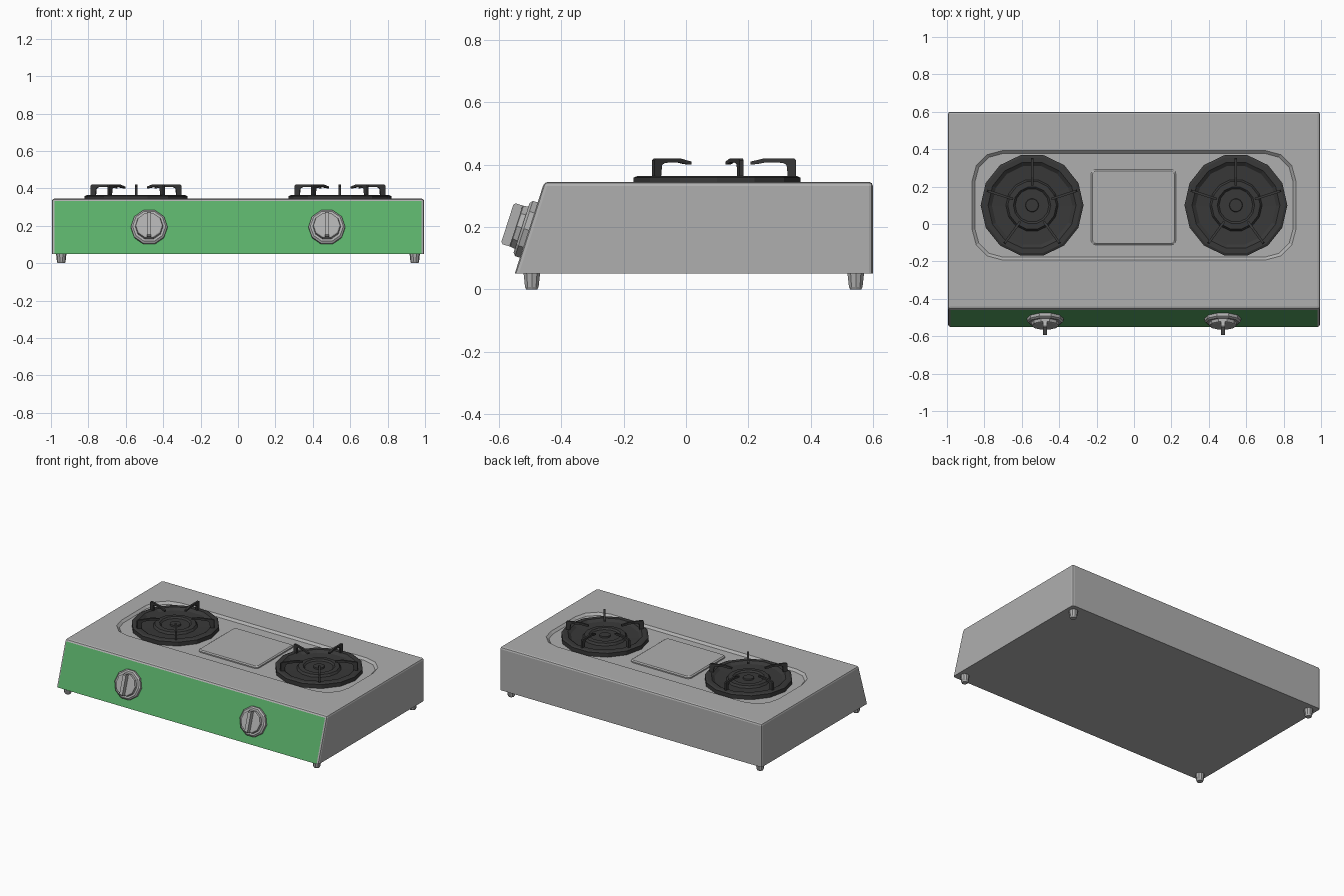
import bpy, bmesh
from math import pi, sin, cos, atan2
from mathutils import Matrix, Vector

cube = bpy.data.objects.get("Cube")
if cube:
    bpy.data.objects.remove(cube, do_unlink=True)


def material(name, rgb):
    m = bpy.data.materials.new(name)
    m.use_nodes = True
    m.diffuse_color = (*rgb, 1)
    m.node_tree.nodes["Principled BSDF"].inputs["Base Color"].default_value = (*rgb, 1)
    return m


steel = material("grey steel", (0.43, 0.43, 0.43))
green = material("green enamel", (0.105, 0.44, 0.145))
iron = material("black iron", (0.04, 0.04, 0.04))


def loft(bm, rings):
    """Skin matching rings of points and cap both ends."""
    loops = [[bm.verts.new(p) for p in ring] for ring in rings]
    n = len(loops[0])
    for a, b in zip(loops, loops[1:]):
        for i in range(n):
            j = (i + 1) % n
            bm.faces.new((a[i], a[j], b[j], b[i]))
    bm.faces.new(loops[0][::-1])
    bm.faces.new(loops[-1])
    bmesh.ops.recalc_face_normals(bm, faces=bm.faces)


def make(name, bm, mats, matrix=Matrix()):
    bm.transform(matrix)
    mesh = bpy.data.meshes.new(name)
    bm.to_mesh(mesh)
    bm.free()
    for m in mats:
        mesh.materials.append(m)
    obj = bpy.data.objects.new(name, mesh)
    bpy.context.collection.objects.link(obj)
    return obj


def lathe(name, profile, sides, mat, matrix):
    bm = bmesh.new()
    angles = [2 * pi * i / sides for i in range(sides)]
    loft(bm, [[(r * cos(a), r * sin(a), z) for a in angles] for r, z in profile])
    return make(name, bm, [mat], matrix)


def prism(name, outline, width, mat, matrix):
    """Outline in the xz plane, given a thickness along y."""
    bm = bmesh.new()
    loft(bm, [[(x, y, z) for x, z in outline] for y in (-width / 2, width / 2)])
    return make(name, bm, [mat], matrix)


def rounded_rect(hx, hy, r, z, seg=3):
    pts = []
    for k, (sx, sy) in enumerate([(1, 1), (-1, 1), (-1, -1), (1, -1)]):
        for i in range(seg + 1):
            a = pi / 2 * (k + i / seg)
            pts.append((sx * (hx - r) + r * cos(a), sy * (hy - r) + r * sin(a), z))
    return pts


# Casing with a sloping front and softened edges
BASE, TOP = 0.05, 0.345
FOOT_Y, BROW_Y, BACK_Y = -0.55, -0.455, 0.6
bm = bmesh.new()
side = [(FOOT_Y, BASE), (BACK_Y, BASE), (BACK_Y, TOP), (BROW_Y, TOP)]
loft(bm, [[(x, y, z) for y, z in side] for x in (-0.995, 0.995)])
edges = [e for e in bm.edges if max(v.co.z for v in e.verts) > BASE + 0.01]
bmesh.ops.bevel(bm, geom=edges, offset=0.013, segments=2, profile=0.5, affect='EDGES')
lean = atan2(BROW_Y - FOOT_Y, TOP - BASE)
normal = Vector((0, -cos(lean), sin(lean)))
for f in bm.faces:
    f.material_index = int(f.normal.dot(normal) > 0.999 and f.calc_area() > 0.2)
casing = make("casing", bm, [steel, green])

# Shallow tray pressed into the top
TRAY = TOP - 0.014
CENTRE_Y = 0.1
bm = bmesh.new()
loft(bm, [rounded_rect(0.85, 0.277, 0.15, TRAY),
          rounded_rect(0.865, 0.292, 0.16, TOP),
          rounded_rect(0.865, 0.292, 0.16, TOP + 0.05)])
cutter = make("tray_cutter", bm, [steel], Matrix.Translation((0, CENTRE_Y, 0)))
cutter.hide_render = True
cut = casing.modifiers.new("tray", 'BOOLEAN')
cut.operation, cut.solver, cut.object = 'DIFFERENCE', 'EXACT', cutter
bpy.context.view_layer.objects.active = casing
bpy.ops.object.modifier_apply(modifier=cut.name)
bpy.data.objects.remove(cutter, do_unlink=True)

# Raised plate between the burners
bm = bmesh.new()
loft(bm, [rounded_rect(0.227, 0.202, 0.025, TRAY - 0.002),
          rounded_rect(0.227, 0.202, 0.025, TOP - 0.006),
          rounded_rect(0.219, 0.194, 0.02, TOP)])
make("centre_plate", bm, [steel], Matrix.Translation((-0.003, 0.09, 0)))

# Burner dish, heights measured from the tray floor
dish = [(0.275, 0), (0.275, 0.027), (0.262, 0.033), (0.235, 0.033), (0.215, 0.018),
        (0.14, 0.014), (0.13, 0.028), (0.1, 0.03), (0.09, 0.02), (0.036, 0.02),
        (0.034, 0.029), (0.028, 0.03)]
# Prong outline: upright leg with an inward arm that dips at the tip
prong = [(0.253, 0.02), (0.253, 0.083), (0.247, 0.089), (0.15, 0.089), (0.125, 0.083),
         (0.107, 0.079), (0.107, 0.069), (0.13, 0.071), (0.155, 0.076), (0.21, 0.075),
         (0.223, 0.068), (0.228, 0.02)]
knob_flange = [(0.098, -0.005), (0.098, 0.016), (0.088, 0.024)]
knob_cap = [(0.076, 0.02), (0.072, 0.04), (0.066, 0.043)]
grip = [(-0.069, 0.035), (0.069, 0.035), (0.069, 0.066), (0.062, 0.072),
        (-0.062, 0.072), (-0.069, 0.066)]
foot = [(0.019, 0), (0.023, 0.008), (0.028, BASE + 0.002)]

for sx, label in ((1, "left"), (-1, "right")):
    # Burner with five pan supports
    seat = Matrix.Translation((sx * 0.545, CENTRE_Y, TRAY))
    lathe(label + "_burner", dish, 14, iron, seat)
    for i in range(5):
        turn = Matrix.Rotation(pi / 2 + i * 2 * pi / 5, 4, 'Z')
        prism(f"{label}_pan_support_{i + 1}", prong, 0.013, iron, seat @ turn)

    # Control knob standing square to the sloping front
    height = 0.19
    y = FOOT_Y + (height - BASE) * (BROW_Y - FOOT_Y) / (TOP - BASE)
    face = (Matrix.Translation((sx * 0.475, y, height))
            @ Matrix.Rotation(pi / 2 - lean, 4, 'X'))
    lathe(label + "_knob_flange", knob_flange, 10, steel, face)
    lathe(label + "_knob_cap", knob_cap, 10, steel, face)
    prism(label + "_knob_grip", grip, 0.022, steel, face @ Matrix.Rotation(pi / 2, 4, 'Z'))

    # Feet
    for y, end in ((-0.495, "front"), (0.545, "back")):
        lathe(f"{label}_{end}_foot", foot, 10, steel, Matrix.Translation((sx * 0.945, y, 0)))
